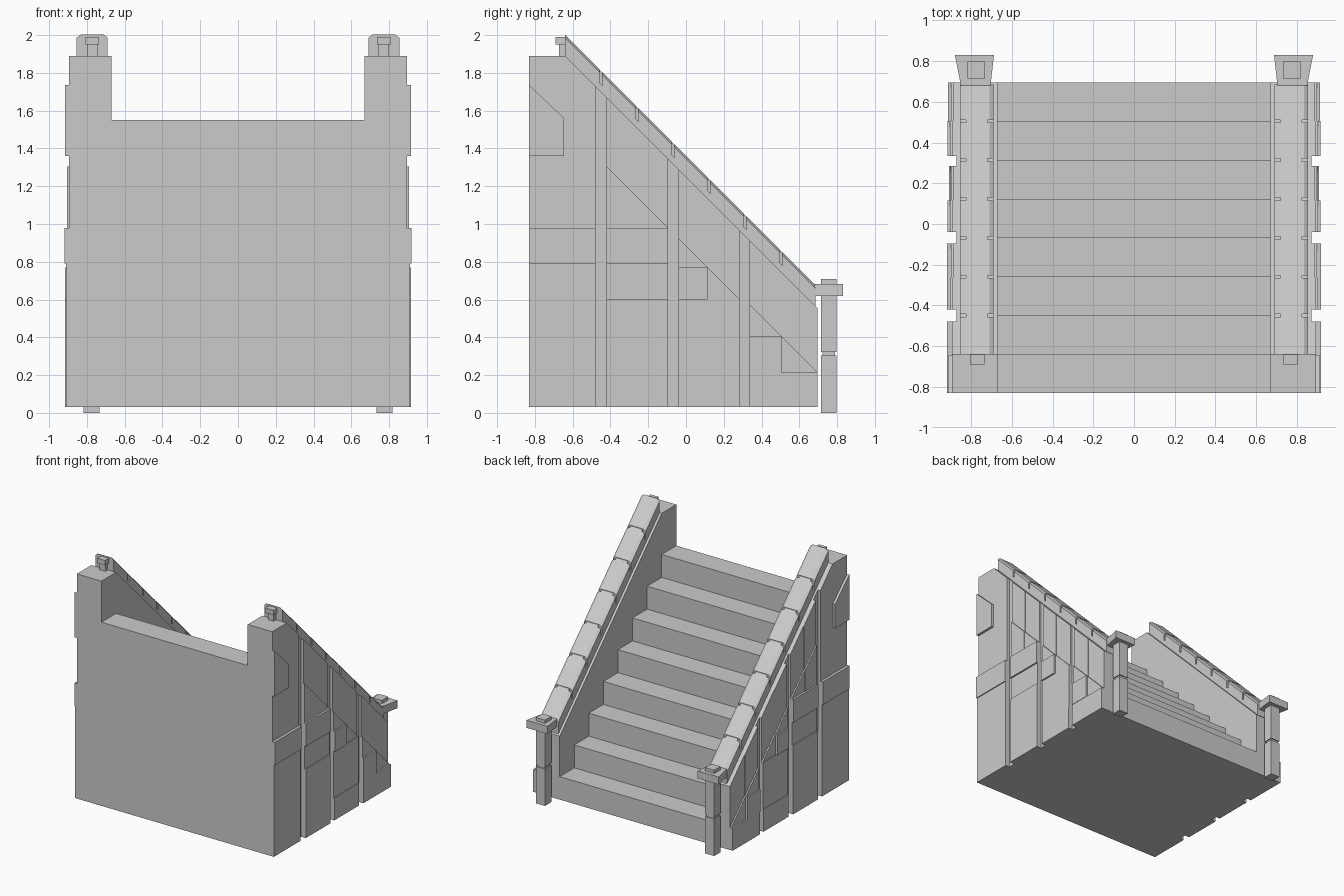
import bpy
import bmesh

if "Cube" in bpy.data.objects:
    bpy.data.objects.remove(bpy.data.objects["Cube"])

stone = bpy.data.materials.new("grey stone")
stone.use_nodes = True
GREY = (0.6, 0.6, 0.6, 1)
stone.diffuse_color = GREY
stone.node_tree.nodes["Principled BSDF"].inputs["Base Color"].default_value = GREY


def finish(name, bm, mirror=True):
    bmesh.ops.recalc_face_normals(bm, faces=bm.faces[:])
    mesh = bpy.data.meshes.new(name)
    bm.to_mesh(mesh)
    bm.free()
    mesh.materials.append(stone)
    obj = bpy.data.objects.new(name, mesh)
    bpy.context.collection.objects.link(obj)
    if mirror:
        obj.modifiers.new("Both sides", 'MIRROR')
    return obj


def loft(bm, ring_a, ring_b):
    """Solid between two matching rings of points."""
    a = [bm.verts.new(p) for p in ring_a]
    b = [bm.verts.new(p) for p in ring_b]
    bm.faces.new(a)
    bm.faces.new(b)
    for i in range(len(a)):
        j = (i + 1) % len(a)
        bm.faces.new((a[i], a[j], b[j], b[i]))


def prism(bm, profile, x0, x1):
    """Side profile of (y, z) points extruded along x."""
    loft(bm, [(x0, y, z) for y, z in profile], [(x1, y, z) for y, z in profile])


def box(bm, x0, x1, y0, y1, z0, z1):
    prism(bm, [(y0, z0), (y1, z0), (y1, z1), (y0, z1)], x0, x1)


BACK, FRONT, BASE = -0.83, 0.695, 0.03
INNER, OUTER = 0.67, 0.872
SLOPE, LAND = 1.25, -0.64     # wall top follows z = SLOPE - y below the landing


# Eight-step staircase
steps, rise = 8, 0.19
edges = [FRONT - 0.1905 * i for i in range(steps)] + [BACK]
profile = [(BACK, BASE), (FRONT, BASE)]
for i in range(steps):
    z = BASE + rise * (i + 1)
    profile += [(edges[i], z), (edges[i + 1], z)]
bm = bmesh.new()
prism(bm, profile, -INNER, INNER)
finish("steps", bm, mirror=False)

# Sloping side walls
bm = bmesh.new()
prism(bm, [(BACK, BASE), (FRONT, BASE), (FRONT, SLOPE - FRONT),
           (LAND, SLOPE - LAND), (BACK, SLOPE - LAND)], INNER, OUTER)
finish("side_wall", bm)

# Stone facing in four columns, split by recessed vertical joints
bm = bmesh.new()
columns = [(BACK, -0.48), (-0.42, -0.095), (-0.04, 0.285), (0.335, FRONT)]


def slab(points, x):
    prism(bm, points, OUTER - 0.02, x)


def rows(col, levels, depths):
    y0, y1 = columns[col]
    for z0, z1, x in zip(levels, levels[1:], depths):
        slab([(y0, z0), (y1, z0), (y1, z1), (y0, z1)], x)


rows(0, (BASE, 0.79, 0.98), (0.91, 0.918))
rows(1, (BASE, 0.6, 0.79, 0.98), (0.915, 0.905, 0.918))
rows(2, (BASE, 0.215, 0.6), (0.91, 0.904))
rows(3, (BASE, 0.215), (0.914,))

# Back column upper stone and its raised five-sided block
y0, y1 = columns[0]
top = SLOPE - LAND
slab([(y0, 0.98), (y1, 0.98), (y1, SLOPE - y1), (LAND, top), (y0, top)], 0.895)
slab([(y0, 1.36), (-0.645, 1.36), (-0.645, 1.56), (y0, 1.735)], 0.915)

# Other columns: stones under a diagonal joint, thinner stones above it
for col, z0, mid in ((1, 0.98, -0.265), (2, 0.6, 0.115), (3, 0.215, 0.505)):
    y0, y1 = columns[col]
    joint = z0 + y1           # diagonal z = joint - y
    slab([(y0, z0), (mid, z0), (mid, joint - mid), (y0, joint - y0)], 0.904)
    slab([(mid, z0), (y1, z0), (mid, joint - mid)], 0.9)
    for a, b, x in ((y0, mid, 0.893), (mid, y1, 0.889)):
        slab([(a, joint - a), (b, joint - b), (b, SLOPE - b), (a, SLOPE - a)], x)
    if col > 1:
        slab([(y0, z0), (mid, z0), (mid, joint - mid), (y0, joint - mid)], 0.917)
finish("stone_facing", bm)


# Handrail: continuous bed and core, with separate chamfered coping stones
def sloped(y0, y1, section):
    """Cross-section of (x, height above wall) swept down the slope."""
    loft(bm, [(x, y0, SLOPE - y0 + h) for x, h in section],
         [(x, y1, SLOPE - y1 + h) for x, h in section])


def rect(x0, x1, h0, h1):
    return [(x0, h0), (x1, h0), (x1, h1), (x0, h1)]


RAIL_IN, RAIL_OUT, RAIL_END = 0.69, 0.855, 0.685
bm = bmesh.new()
sloped(LAND, RAIL_END, rect(RAIL_IN, RAIL_OUT, -0.01, 0.04))
sloped(LAND, RAIL_END, rect(RAIL_IN + 0.03, RAIL_OUT - 0.03, 0.03, 0.108))
finish("handrail_core", bm)

bm = bmesh.new()
coping = [(RAIL_IN, 0.04), (RAIL_OUT, 0.04), (RAIL_OUT, 0.095),
          (RAIL_OUT - 0.02, 0.112), (RAIL_IN + 0.02, 0.112), (RAIL_IN, 0.095)]
joints = [LAND] + [-0.45 + 0.191 * i for i in range(6)] + [RAIL_END]
for i, (a, b) in enumerate(zip(joints, joints[1:])):
    gap = 0.007
    sloped(a + (gap if i else 0), b - (gap if i < 6 else 0), coping)
finish("handrail_coping", bm)

# Small bracket at the head of each rail
bm = bmesh.new()
box(bm, 0.745, 0.797, -0.672, LAND + 0.01, 1.88, 1.955)
box(bm, 0.735, 0.807, -0.69, LAND + 0.01, 1.95, 1.99)
finish("rail_bracket", bm)

# Newel posts in two blocks with a narrow neck, flared cap and top block
PX0, PX1, PY0, PY1 = 0.733, 0.817, 0.715, 0.798
bm = bmesh.new()
box(bm, PX0, PX1, PY0, PY1, 0, 0.305)
box(bm, PX0 + 0.008, PX1 - 0.008, PY0 + 0.008, PY1 - 0.008, 0.3, 0.33)
box(bm, PX0, PX1, PY0, PY1, 0.322, 0.63)
box(bm, PX0, PX1, PY0, PY1, 0.67, 0.71)
finish("newel_post", bm)

bm = bmesh.new()
cap = [(0.705, 0.68), (0.85, 0.68), (0.88, 0.83), (0.688, 0.83)]
loft(bm, [(x, y, 0.62) for x, y in cap], [(x, y, 0.683) for x, y in cap])
finish("newel_cap", bm)
